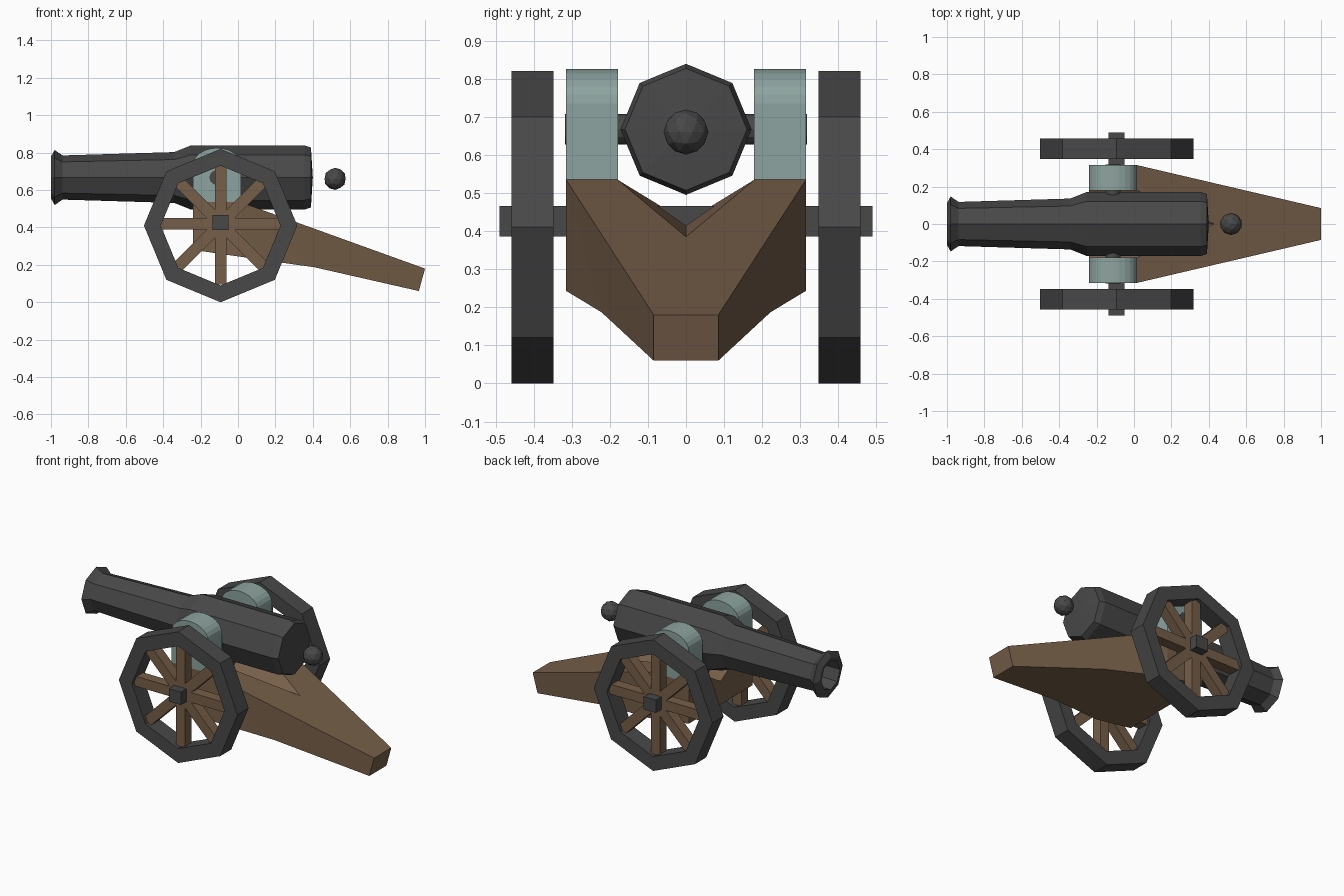
import bpy, bmesh, math
from mathutils import Matrix

if "Cube" in bpy.data.objects:
    bpy.data.objects.remove(bpy.data.objects["Cube"])


def mat(name, rgb):
    m = bpy.data.materials.new(name)
    m.diffuse_color = (*rgb, 1)
    m.use_nodes = True
    m.node_tree.nodes["Principled BSDF"].inputs["Base Color"].default_value = m.diffuse_color
    return m


IRON = mat("dark iron", (0.065, 0.065, 0.065))
WOOD = mat("brown wood", (0.18, 0.113, 0.066))
PALE = mat("grey green metal", (0.27, 0.37, 0.35))


def finish(name, bm, material):
    bmesh.ops.recalc_face_normals(bm, faces=bm.faces)
    me = bpy.data.meshes.new(name)
    bm.to_mesh(me)
    bm.free()
    me.materials.append(material)
    ob = bpy.data.objects.new(name, me)
    bpy.context.collection.objects.link(ob)
    return ob


def box(bm, centre, size, angle=0):
    m = (Matrix.Translation(centre) @ Matrix.Rotation(angle, 4, 'Y')
         @ Matrix.Diagonal((*size, 1)))
    bmesh.ops.create_cube(bm, size=1, matrix=m)


def lathe_x(name, profile, z, material, n=8):
    """Spin (x, radius) points round a lengthwise axis; radius 0 closes."""
    bm = bmesh.new()
    rings = []
    for x, r in profile:
        k = n if r > 0 else 1
        rings.append([bm.verts.new((x, r * math.sin(2 * math.pi * i / n),
                                    z + r * math.cos(2 * math.pi * i / n)))
                      for i in range(k)])
    for a, b in zip(rings, rings[1:]):
        for i in range(n):
            j = (i + 1) % n
            f = [a[i % len(a)], a[j % len(a)], b[j % len(b)], b[i % len(b)]]
            bm.faces.new(list(dict.fromkeys(f)))
    return finish(name, bm, material)


def prism_y(name, profile, y0, y1, material):
    bm = bmesh.new()
    f = bm.faces.new([bm.verts.new((x, y0, z)) for x, z in profile])
    ext = bmesh.ops.extrude_face_region(bm, geom=[f], use_keep_orig=True)
    for v in ext["geom"]:
        if isinstance(v, bmesh.types.BMVert):
            v.co.y = y1
    return finish(name, bm, material)


# Barrel with flared lip, hollow bore and blunt breech
lathe_x("barrel", [(-0.62, 0), (-0.62, 0.085), (-1.0, 0.092), (-1.0, 0.112),
                   (-0.98, 0.147), (-0.938, 0.118), (-0.34, 0.136),
                   (-0.25, 0.172), (0.355, 0.172), (0.39, 0.16), (0.4, 0)],
        0.667, IRON)

# Round knob behind the breech
bm = bmesh.new()
bmesh.ops.create_icosphere(bm, subdivisions=2, radius=0.059,
                           matrix=Matrix.Translation((0.519, 0, 0.66)))
finish("breech_knob", bm, IRON)

# Wooden carriage tapering to the trail, with a V groove under the barrel
P = {'A': (-.24, .315, .535), 'B': (.015, .315, .535), 'C': (1, .085, .18),
     'D': (.967, .085, .06), 'E': (.41, .222, .187), 'F': (.015, .315, .243),
     'G': (-.24, .315, .28), 'H': (-.24, .18, .535), 'I': (.015, .18, .535),
     'J': (-.24, 0, .425), 'K': (.43, 0, .385)}
bm = bmesh.new()
V = {}
for k, (x, y, z) in P.items():
    V[k] = bm.verts.new((x, y, z))
    V[k.lower()] = bm.verts.new((x, -y, z)) if y else V[k]
for face in "ABFG BEF BCDE AHIB HJI JKI IKCB AHJG".split():
    for side in (face, face.lower()):
        bm.faces.new([V[k] for k in side])
for face in "KCc JGg GFfg FEef EDde CDdc".split():
    bm.faces.new([V[k] for k in face])
finish("carriage", bm, WOOD)

# Square axle passing through both wheels
WX, WZ, WR = -0.093, 0.41, 0.41
bm = bmesh.new()
box(bm, (WX, 0, 0.426), (0.084, 0.98, 0.08))
finish("axle", bm, IRON)

# Pivot pins joining barrel and brackets
bm = bmesh.new()
bmesh.ops.create_cone(bm, cap_ends=True, segments=12, radius1=0.04,
                      radius2=0.04, depth=0.636,
                      matrix=Matrix.Translation((-0.113, 0, 0.667))
                      @ Matrix.Rotation(math.pi / 2, 4, 'X'))
finish("pivot_pin", bm, IRON)

# Arched bracket outline
arch = [(-0.24, 0.53)]
for i in range(13):
    t = math.pi * (1 - i / 12)
    arch.append((-0.1125 + 0.1275 * math.cos(t), 0.735 + 0.09 * math.sin(t)))
arch.append((0.015, 0.53))

for s, side in ((-1, "near"), (1, "far")):
    prism_y("bracket_" + side, arch, s * 0.178, s * 0.315, PALE)

    # Octagonal wheel rim
    bm = bmesh.new()
    rings = []
    for i in range(8):
        a = math.pi * i / 4
        rings.append([bm.verts.new((WX + r * math.sin(a), s * y,
                                    WZ + r * math.cos(a)))
                      for r, y in ((WR, .348), (WR, .458),
                                   (.32, .458), (.32, .348))])
    for i in range(8):
        p, q = rings[i], rings[(i + 1) % 8]
        for j in range(4):
            k = (j + 1) % 4
            bm.faces.new((p[j], p[k], q[k], q[j]))
    finish("wheel_rim_" + side, bm, IRON)

    # Eight spokes as four crossing bars
    bm = bmesh.new()
    for i in range(4):
        box(bm, (WX, s * 0.403, WZ + 0.01), (0.65, 0.066, 0.062),
            math.pi * i / 4)
    finish("spokes_" + side, bm, WOOD)
